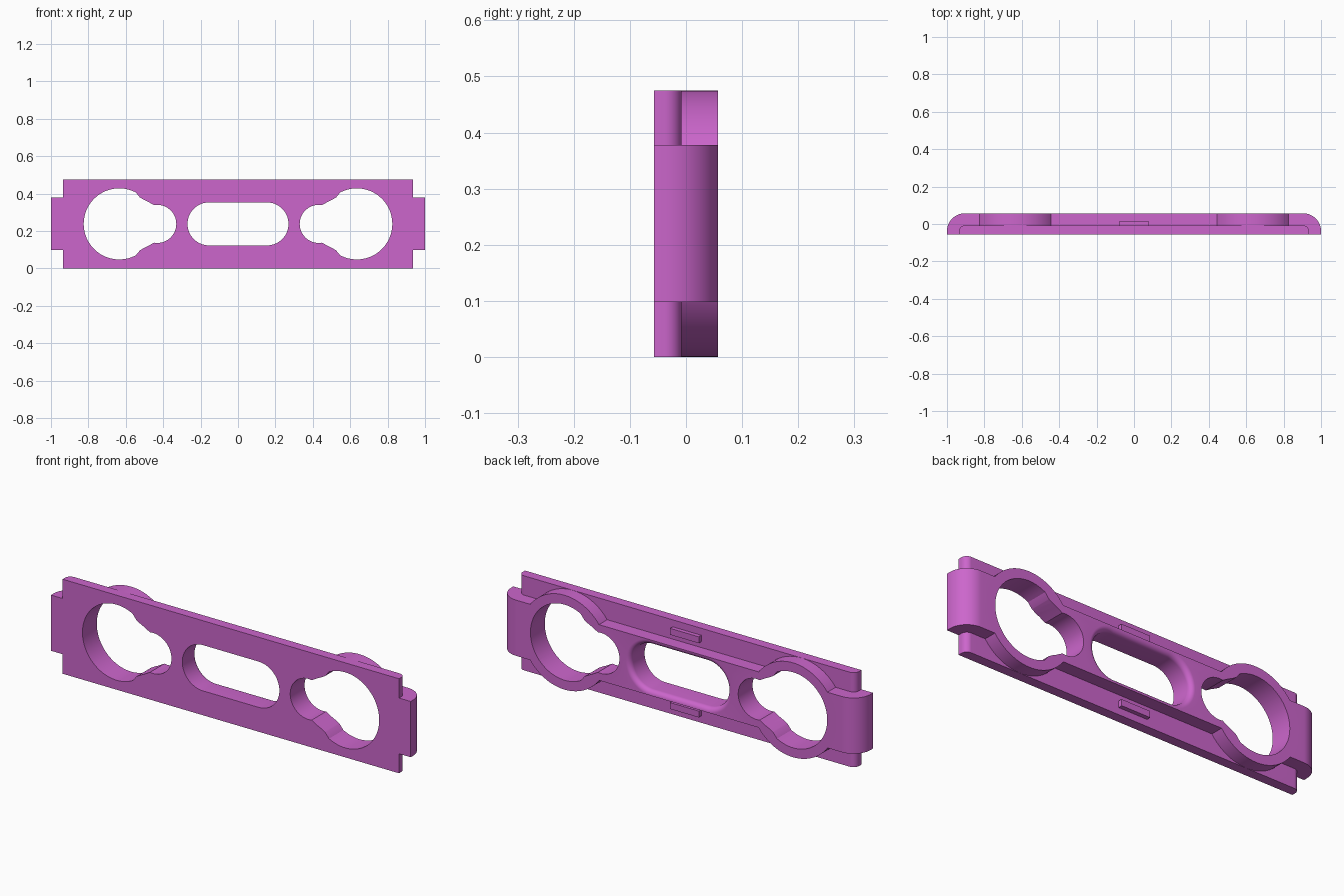
import bpy, bmesh, math

cube = bpy.data.objects.get("Cube")
if cube:
    bpy.data.objects.remove(cube, do_unlink=True)

FRONT, STEP, BACK = -0.057, -0.008, 0.057   # depth of front face, plate back, raised back
MID = 0.2375                                # mid height
HOLE_X, HOLE_R, RING_R = 0.635, 0.19, 0.2372

mat = bpy.data.materials.new("orchid")
mat.use_nodes = True
colour = (0.604, 0.133, 0.604, 1)
mat.diffuse_color = colour
mat.node_tree.nodes["Principled BSDF"].inputs["Base Color"].default_value = colour


def loft(name, loops):
    """Closed solid through matching loops of 3D points."""
    bm = bmesh.new()
    rings = [[bm.verts.new(p) for p in loop] for loop in loops]
    n = len(rings[0])
    for a, b in zip(rings, rings[1:]):
        for i in range(n):
            j = (i + 1) % n
            bm.faces.new((a[i], a[j], b[j], b[i]))
    bm.faces.new(rings[0])
    bm.faces.new(rings[-1])
    bmesh.ops.recalc_face_normals(bm, faces=bm.faces)
    mesh = bpy.data.meshes.new(name)
    bm.to_mesh(mesh)
    bm.free()
    mesh.materials.append(mat)
    obj = bpy.data.objects.new(name, mesh)
    bpy.context.collection.objects.link(obj)
    return obj


def arc(cx, cy, r, a0, a1, n):
    return [(cx + r * math.cos(math.radians(a0 + (a1 - a0) * i / n)),
             cy + r * math.sin(math.radians(a0 + (a1 - a0) * i / n))) for i in range(n + 1)]


def rounded_bar(name, half, y1, r, z0, z1):
    """Bar along x with its two back corners rounded."""
    plan = [(-half, FRONT), (half, FRONT)]
    plan += arc(half - r, y1 - r, r, 0, 90, 16) + arc(r - half, y1 - r, r, 90, 180, 16)
    return loft(name, [[(x, y, z) for x, y in plan] for z in (z0, z1)])


def extrude_y(name, outline, y0, y1):
    return loft(name, [[(x, y, z) for x, z in outline] for y in (y0, y1)])


def boolean(target, other, operation):
    mod = target.modifiers.new(operation.lower(), "BOOLEAN")
    mod.operation, mod.solver, mod.object = operation, "EXACT", other
    other.hide_render = True
    bpy.context.view_layer.objects.active = target
    bpy.ops.object.modifier_apply(modifier=mod.name)
    bpy.data.objects.remove(other, do_unlink=True)


# Thin front plate and thicker central bar
body = rounded_bar("handle_plate", 0.935, STEP, 0.03, 0, 2 * MID)
boolean(body, rounded_bar("central_bar", 1.0, BACK, 0.095, 0.098, 0.378), "UNION")

# Raised collars behind the round holes
for s in (-1, 1):
    collar = extrude_y("collar", arc(s * HOLE_X, MID, RING_R, 0, 360, 96)[:-1], -0.03, BACK)
    boolean(body, collar, "UNION")

# Keyhole openings: large circle, necked into a smaller lobe
big = arc(HOLE_X, 0, HOLE_R, -118, 118, 56)
lobe = arc(0.432, 0, 0.102, 80, 280, 32)
neck = [(0.525, 0.142), (0.505, 0.130), (0.48, 0.118)]
outline = big + neck + lobe + [(x, -z) for x, z in reversed(neck)]
for s in (-1, 1):
    cutter = extrude_y("keyhole_cutter", [(s * x, MID + z) for x, z in outline], -0.2, 0.2)
    boolean(body, cutter, "DIFFERENCE")

# Middle slot, flared with a rounded lip at the back
def slot(y, grow):
    r = 0.115 + grow
    pts = arc(0.155, MID, r, -90, 90, 28) + arc(-0.155, MID, r, 90, 270, 28)
    return [(x, y, z) for x, z in pts]

lip = 0.025
loops = [slot(-0.2, 0)]
for i in range(9):
    t = math.radians(90 * i / 8)
    loops.append(slot(BACK - lip + lip * math.sin(t), lip * (1 - math.cos(t))))
loops.append(slot(0.2, lip))
boolean(body, loft("slot_cutter", loops), "DIFFERENCE")

# Small catches on the back, above and below the bar
for name, z in (("upper_catch", 0.424), ("lower_catch", 0.051)):
    box = [(-0.08, z - 0.016), (0.08, z - 0.016), (0.08, z + 0.016), (-0.08, z + 0.016)]
    extrude_y(name, box, STEP - 0.01, 0.013)

# Smooth the curved walls, keep the edges crisp
bpy.ops.object.select_all(action="DESELECT")
body.select_set(True)
bpy.context.view_layer.objects.active = body
bpy.ops.object.shade_smooth_by_angle(angle=math.radians(25))
